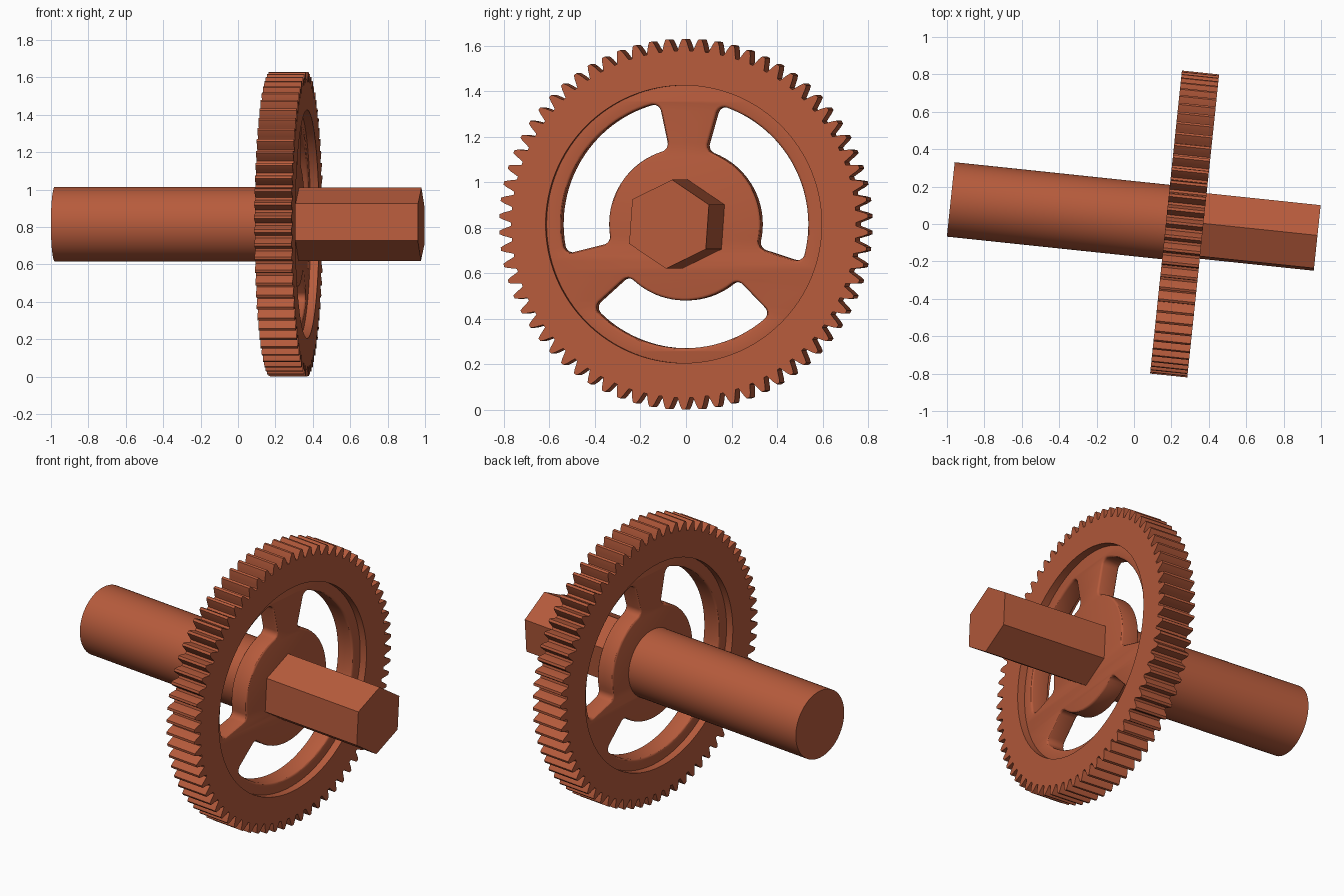
import bpy, bmesh
from math import sin, cos, asin, pi, radians
from mathutils import Matrix

if "Cube" in bpy.data.objects:
    bpy.data.objects.remove(bpy.data.objects["Cube"])

CZ = 0.815            # axle height
TILT = radians(-6)    # yaw of the axle
GEAR_MID = 0.272      # gear centre along the axle

# Local frame: outline x,y -> world y,z and extrusion -> world x, then yaw
AXES = Matrix(((0, 0, 1, 0), (1, 0, 0, 0), (0, 1, 0, 0), (0, 0, 0, 1)))
PLACE = Matrix.Translation((0, -GEAR_MID * sin(TILT), CZ)) @ Matrix.Rotation(TILT, 4, 'Z') @ AXES

mat = bpy.data.materials.new("red_brown")
mat.diffuse_color = (0.47, 0.105, 0.045, 1)
mat.use_nodes = True
mat.node_tree.nodes["Principled BSDF"].inputs["Base Color"].default_value = mat.diffuse_color


def ring(r, n, start=0.0):
    return [(r * cos(start + 2 * pi * i / n), r * sin(start + 2 * pi * i / n)) for i in range(n)]


def slab(name, loops, t0, t1, round_edge=0.0):
    """Extrude filled outlines (first is outside, others are holes) along the axle."""
    cu = bpy.data.curves.new(name + "_outline", 'CURVE')
    cu.dimensions = '2D'
    cu.fill_mode = 'BOTH'
    cu.extrude = (t1 - t0) / 2 - round_edge
    cu.bevel_depth = round_edge
    cu.bevel_resolution = 2
    cu.offset = -round_edge
    for pts in loops:
        sp = cu.splines.new('POLY')
        sp.points.add(len(pts) - 1)
        for p, (x, y) in zip(sp.points, pts):
            p.co = (x, y, 0, 1)
        sp.use_cyclic_u = True
    tmp = bpy.data.objects.new(name + "_tmp", cu)
    bpy.context.collection.objects.link(tmp)
    dg = bpy.context.evaluated_depsgraph_get()
    me = bpy.data.meshes.new_from_object(tmp.evaluated_get(dg))
    bpy.data.objects.remove(tmp)
    bm = bmesh.new()
    bm.from_mesh(me)
    bmesh.ops.remove_doubles(bm, verts=bm.verts, dist=1e-5)
    bmesh.ops.recalc_face_normals(bm, faces=bm.faces)
    bm.to_mesh(me)
    bm.free()
    me.name = name
    me.materials.clear()
    me.materials.append(mat)
    ob = bpy.data.objects.new(name, me)
    ob.matrix_world = PLACE @ Matrix.Translation((0, 0, (t0 + t1) / 2))
    bpy.context.collection.objects.link(ob)
    bpy.ops.object.select_all(action='DESELECT')
    ob.select_set(True)
    bpy.context.view_layer.objects.active = ob
    bpy.ops.object.shade_smooth_by_angle(angle=radians(30))
    return ob


def window(a0, a1, r1, r2, c):
    """Ring-sector opening with rounded corners."""
    d1, d2 = asin(c / (r1 + c)), asin(c / (r2 - c))
    pts = []

    def arc(cx, cy, r, s, e, n):
        for i in range(n + 1):
            a = s + (e - s) * i / n
            pts.append((cx + r * cos(a), cy + r * sin(a)))

    def corner(r, a, s, e):
        arc(r * cos(a), r * sin(a), c, s, e, 6)

    def sweep(r, s, e, n):
        step = (e - s) / n
        arc(0, 0, r, s + step, e - step, n - 2)

    corner(r2 - c, a0 + d2, a0 - pi / 2, a0 + d2)
    sweep(r2, a0 + d2, a1 - d2, 28)
    corner(r2 - c, a1 - d2, a1 - d2, a1 + pi / 2)
    corner(r1 + c, a1 - d1, a1 + pi / 2, a1 - d1 + pi)
    sweep(r1, a1 - d1, a0 + d1, 20)
    corner(r1 + c, a0 + d1, a0 + d1 + pi, a0 + 1.5 * pi)
    return pts


# Toothed rim
TEETH = 70
half = [(0.762, 0.40), (0.780, 0.30), (0.797, 0.22), (0.815, 0.10)]
tooth = [(r, -f) for r, f in half] + [(r, f) for r, f in reversed(half)]
outline = []
for k in range(TEETH):
    for r, f in tooth:
        a = -pi / 2 + 2 * pi * (k + f) / TEETH
        outline.append((r * cos(a), r * sin(a)))
slab("toothed_rim", [outline, ring(0.61, 128)], GEAR_MID - 0.1, GEAR_MID + 0.1)

# Recessed web with three windows, leaving hub and spokes
spokes = [radians(88 + 120 * i) for i in range(3)]
hw = radians(14)
holes = [window(s + hw, s + 2 * pi / 3 - hw, 0.335, 0.545, 0.035) for s in spokes]
slab("hub_and_spokes", [ring(0.635, 96)] + holes, GEAR_MID - 0.055, GEAR_MID + 0.055, 0.012)

# Round shaft behind the gear, hexagonal shaft in front of it
slab("round_shaft", [ring(0.2, 64)], -0.985, GEAR_MID)
slab("hex_shaft", [ring(0.196, 6, radians(26))], GEAR_MID, 0.985)
